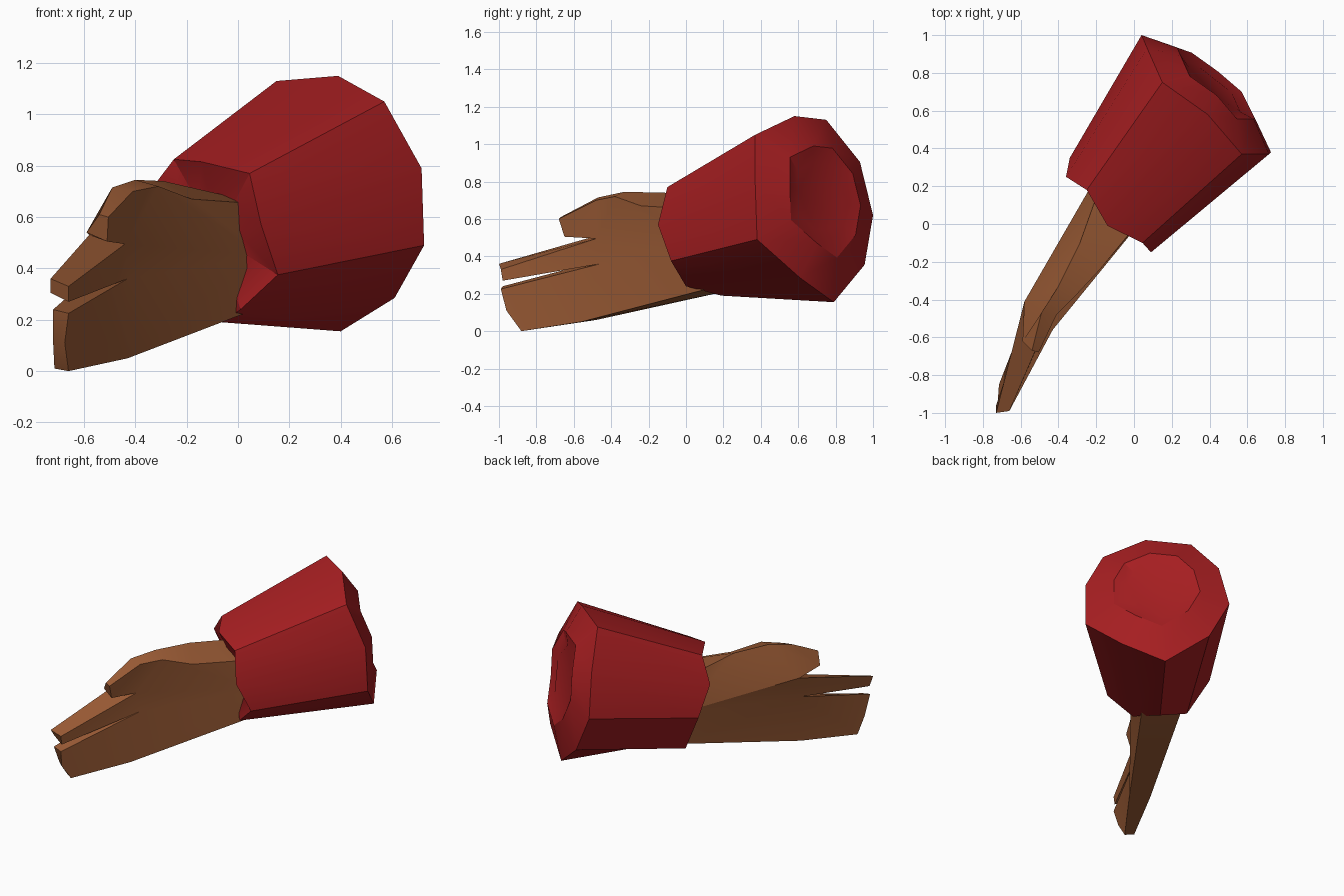
import bpy, bmesh, math
from mathutils import Vector

if "Cube" in bpy.data.objects:
    bpy.data.objects.remove(bpy.data.objects["Cube"], do_unlink=True)


def material(name, rgb):
    m = bpy.data.materials.new(name)
    m.use_nodes = True
    m.diffuse_color = (*rgb, 1)
    bsdf = m.node_tree.nodes["Principled BSDF"]
    bsdf.inputs["Base Color"].default_value = (*rgb, 1)
    bsdf.inputs["Roughness"].default_value = 0.8
    return m


def build(name, verts, faces, mat, angle):
    bm = bmesh.new()
    vs = [bm.verts.new(v) for v in verts]
    for f in faces:
        bm.faces.new([vs[i] for i in f])
    bmesh.ops.recalc_face_normals(bm, faces=bm.faces)
    me = bpy.data.meshes.new(name)
    bm.to_mesh(me)
    bm.free()
    me.materials.append(mat)
    ob = bpy.data.objects.new(name, me)
    bpy.context.collection.objects.link(ob)
    bpy.ops.object.select_all(action='DESELECT')
    ob.select_set(True)
    bpy.context.view_layer.objects.active = ob
    bpy.ops.object.shade_smooth_by_angle(angle=math.radians(angle))
    return ob


skin = material("brown skin", (0.32, 0.103, 0.035))
cloth = material("red cloth", (0.38, 0.013, 0.015))

# Hand: the same outline on the outer and inner side, joined by edge faces
outer = [
    (0.10, 0.10, 0.65), (-0.18, -0.24, 0.67), (-0.31, -0.38, 0.72),       # wrist to knuckle
    (-0.41, -0.48, 0.70), (-0.505, -0.68, 0.60), (-0.51, -0.65, 0.505),   # thumb
    (-0.44, -0.48, 0.495),                                                # thumb crotch
    (-0.66, -0.99, 0.33), (-0.66, -0.98, 0.27), (-0.43, -0.46, 0.36),     # upper fingers
    (-0.66, -0.99, 0.225), (-0.675, -0.96, 0.11), (-0.66, -0.88, 0.0),    # lower fingers
    (-0.43, -0.56, 0.05), (0.04, 0.13, 0.23), (0.10, 0.09, 0.45)]         # heel and wrist
inner = [
    (-0.15, 0.28, 0.66), (-0.29, -0.11, 0.74), (-0.40, -0.33, 0.745),
    (-0.49, -0.47, 0.715), (-0.54, -0.67, 0.61), (-0.59, -0.62, 0.54),
    (-0.58, -0.41, 0.53),
    (-0.73, -1.0, 0.36), (-0.73, -0.96, 0.305), (-0.56, -0.45, 0.38),
    (-0.72, -0.98, 0.24), (-0.72, -0.92, 0.11), (-0.715, -0.85, 0.01),
    (-0.54, -0.48, 0.06), (-0.16, 0.29, 0.23), (-0.17, 0.30, 0.45)]
patches = [(2, 3, 4, 5, 6), (6, 7, 8, 9), (9, 10, 11, 12, 13),
           (15, 0, 1), (15, 1, 2, 6), (15, 6, 9), (15, 9, 13, 14)]
n = len(outer)
faces = patches + [tuple(i + n for i in reversed(p)) for p in patches]
faces += [(i, (i + 1) % n, (i + 1) % n + n, i + n) for i in range(n)]
build("hand", outer + inner, faces, skin, 32)

# Sleeve: ten-sided flared cuff, from the hand opening to the wide closed end
mouth = [Vector(v) for v in (
    (-0.25, 0.18, 0.825), (-0.14, -0.01, 0.815), (0.045, -0.10, 0.77),
    (0.09, -0.15, 0.57), (0.155, -0.08, 0.375), (0.01, 0.0, 0.24),
    (-0.06, 0.19, 0.19), (-0.20, 0.29, 0.21), (-0.34, 0.35, 0.48),
    (-0.36, 0.25, 0.68))]
end = [Vector(v) for v in (
    (0.15, 0.75, 1.13), (0.39, 0.58, 1.15), (0.57, 0.37, 1.05),
    (0.715, 0.37, 0.79), (0.725, 0.38, 0.49), (0.61, 0.61, 0.285),
    (0.40, 0.79, 0.155), (0.17, 0.955, 0.355), (0.04, 1.0, 0.62),
    (0.07, 0.93, 0.905))]
axis = Vector((0.6, 0.75, 0.27)).normalized()


def inset(ring, scale, push):
    c = sum(ring, Vector()) / len(ring)
    return [c + (v - c) * scale + axis * push for v in ring]


# Rings: closed opening around the wrist, rim, wide rim, domed end, shallow dent
rings = [inset(mouth, 0.45, 0.02), mouth, end,
         inset(end, 0.6, 0.085), inset(end, 0.42, 0.065)]
k = len(mouth)
verts = [v for r in rings for v in r]
faces = [(r * k + i, r * k + (i + 1) % k, (r + 1) * k + (i + 1) % k, (r + 1) * k + i)
         for r in range(len(rings) - 1) for i in range(k)]
faces += [tuple(range(k)), tuple(range(len(verts) - k, len(verts)))]
build("sleeve", verts, faces, cloth, 28)
